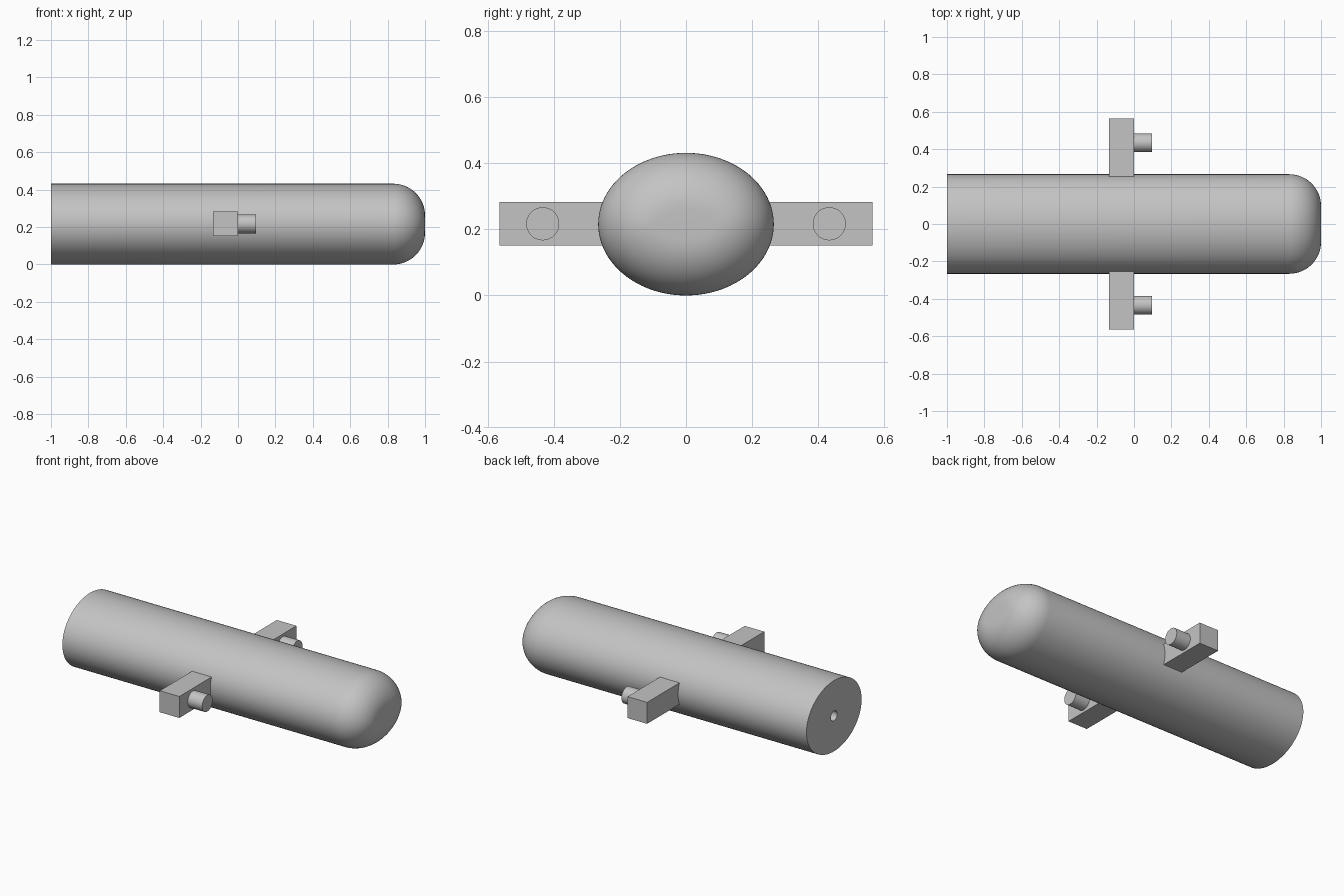
import bpy, bmesh, math
from mathutils import Matrix

cube = bpy.data.objects.get("Cube")
if cube:
    bpy.data.objects.remove(cube, do_unlink=True)

grey = bpy.data.materials.new("plain grey")
grey.use_nodes = True
color = (0.55, 0.55, 0.55, 1)
grey.diffuse_color = color
grey.node_tree.nodes["Principled BSDF"].inputs["Base Color"].default_value = color

SEG = 96
HALF_Y, HALF_Z = 0.266, 0.216   # elliptical body section
MID_Z = 0.216
FILLET = 0.17                   # rounding of the nose
HOLE, DEPTH = 0.03, 0.2         # socket in the tail


def finish(bm, name, smooth=True):
    bmesh.ops.recalc_face_normals(bm, faces=bm.faces)
    mesh = bpy.data.meshes.new(name)
    bm.to_mesh(mesh)
    bm.free()
    mesh.materials.append(grey)
    obj = bpy.data.objects.new(name, mesh)
    bpy.context.collection.objects.link(obj)
    if smooth:
        bpy.ops.object.select_all(action='DESELECT')
        obj.select_set(True)
        bpy.context.view_layer.objects.active = obj
        bpy.ops.object.shade_smooth_by_angle(angle=math.radians(35))
    return obj


def ring(bm, x, a, b, inset=0.0):
    """Ellipse across x, moved inward along its normal by inset."""
    verts = []
    for i in range(SEG):
        t = 2 * math.pi * i / SEG
        c, s = math.cos(t), math.sin(t)
        n = math.hypot(b * c, a * s)
        verts.append(bm.verts.new((x, a * c - inset * b * c / n,
                                   MID_Z + b * s - inset * a * s / n)))
    return verts


# Body: socket floor, socket wall, tail face, long side, filleted nose
bm = bmesh.new()
rings = [ring(bm, -1 + DEPTH, HOLE, HOLE), ring(bm, -1, HOLE, HOLE),
         ring(bm, -1, HALF_Y, HALF_Z)]
STEPS = 16
for k in range(STEPS + 1):
    t = math.pi / 2 * k / STEPS
    rings.append(ring(bm, 1 - FILLET + FILLET * math.sin(t), HALF_Y, HALF_Z,
                      FILLET * (1 - math.cos(t))))
for r0, r1 in zip(rings, rings[1:]):
    for i in range(SEG):
        j = (i + 1) % SEG
        bm.faces.new((r0[i], r0[j], r1[j], r1[i]))
bm.faces.new(rings[0])
bm.faces.new(rings[-1])
finish(bm, "body")

# Side arms, each with a forward-pointing peg
for side, label in ((-1, "right"), (1, "left")):
    bm = bmesh.new()
    bmesh.ops.create_cube(bm, size=1, matrix=Matrix.Translation((-0.067, side * 0.39, 0.217))
                          @ Matrix.Diagonal((0.132, 0.35, 0.131, 1)))
    finish(bm, label + "_arm", smooth=False)

    bm = bmesh.new()
    bmesh.ops.create_cone(bm, cap_ends=True, segments=48, radius1=0.05, radius2=0.05, depth=0.12,
                          matrix=Matrix.Translation((0.037, side * 0.434, 0.217))
                          @ Matrix.Rotation(math.pi / 2, 4, 'Y'))
    finish(bm, label + "_peg")
